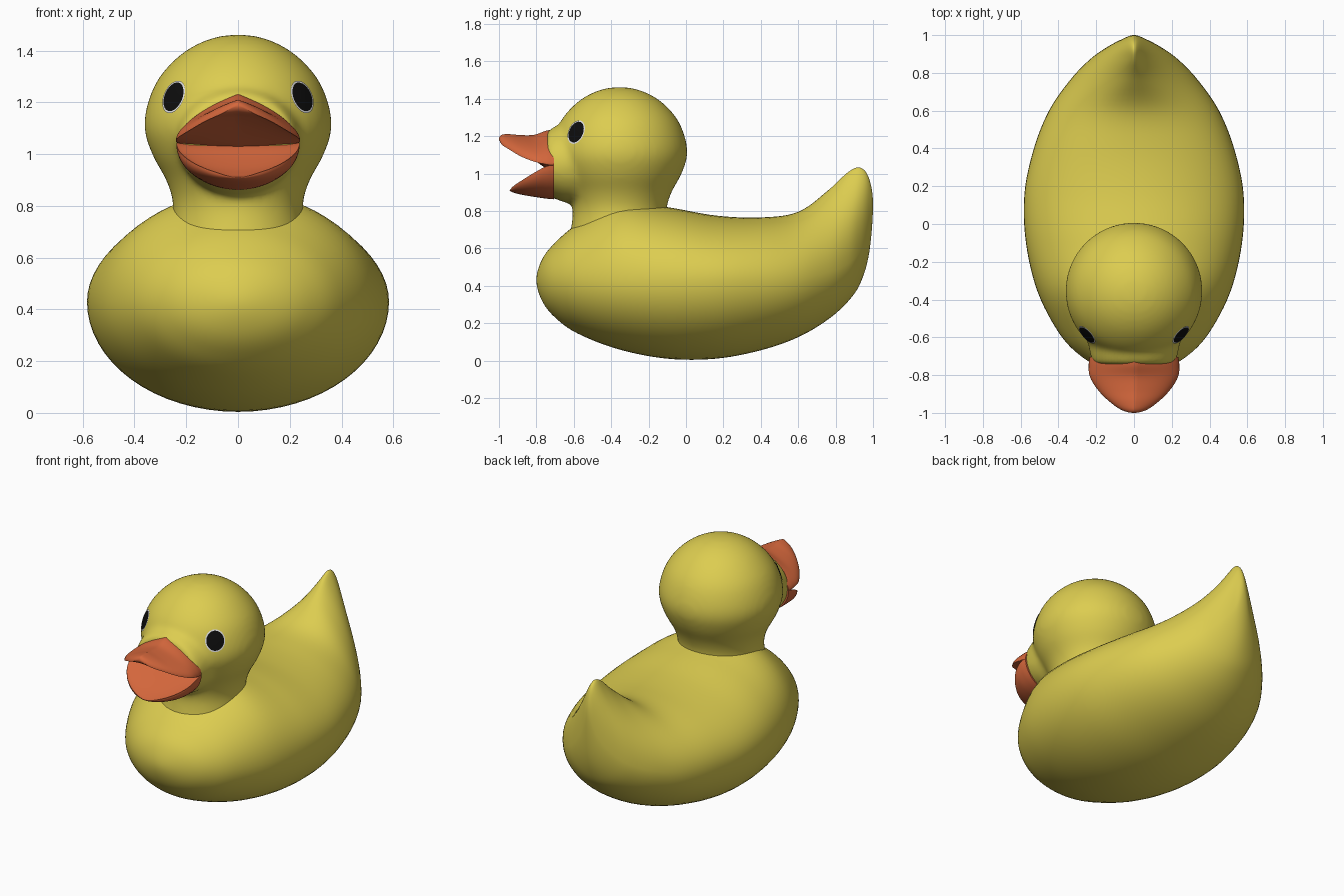
import bpy
import bmesh
from math import sin, cos, pi, radians
from mathutils import Vector, Matrix

default_cube = bpy.data.objects.get("Cube")
if default_cube:
    bpy.data.objects.remove(default_cube, do_unlink=True)

SEGMENTS = 64
STEPS = 6


def make_material(name, colour):
    material = bpy.data.materials.new(name)
    material.use_nodes = True
    rgba = (*colour, 1.0)
    material.diffuse_color = rgba
    material.node_tree.nodes["Principled BSDF"].inputs["Base Color"].default_value = rgba
    return material


yellow = make_material("duck_yellow", (0.72, 0.61, 0.08))
orange = make_material("beak_orange", (0.66, 0.135, 0.045))
black = make_material("eye_black", (0.004, 0.004, 0.004))
white = make_material("eye_rim_white", (0.75, 0.75, 0.75))


def end_row(first, second):
    """Phantom row past an end: mirrored at a pole, straight at an open end."""
    if first[3] == 0:
        y, top, bottom, width, mid, pinch = second
        return (y, bottom, top, -width, mid, pinch)
    return tuple(2 * a - b for a, b in zip(first, second))


def smooth_rows(rows):
    """Catmull-Rom interpolation through the rows."""
    padded = [end_row(rows[0], rows[1]), *rows, end_row(rows[-1], rows[-2])]
    result = []
    for i in range(1, len(padded) - 2):
        for step in range(STEPS):
            t = step / STEPS
            result.append([
                b + 0.5 * t * (c - a + t * (2 * a - 5 * b + 4 * c - d + t * (3 * (b - c) + d - a)))
                for a, b, c, d in zip(*padded[i - 1:i + 3])])
    result.append(rows[-1])
    return result


def loft(bm, rows, ridge=0.0, matrix=Matrix()):
    """Skin rows of (y, top, bottom, half width, mid height, pinch)."""
    rings = []
    for y, top, bottom, width, mid, pinch in smooth_rows(rows):
        ring = []
        for k in range(SEGMENTS):
            angle = 2 * pi * k / SEGMENTS
            c, s = cos(angle), sin(angle)
            height = (1 - ridge) * abs(s) + ridge * (1 - abs(c))
            x = width * c * (1 - pinch * s * s if s > 0 else 1)
            z = mid + ((top if s > 0 else bottom) - mid) * height
            ring.append(bm.verts.new(matrix @ Vector((x, y, z))))
        rings.append(ring)
    for a, b in zip(rings, rings[1:]):
        for k in range(SEGMENTS):
            n = (k + 1) % SEGMENTS
            bm.faces.new((a[k], a[n], b[n], b[k]))
    bm.faces.new(rings[0])
    bm.faces.new(rings[-1])


def finish(bm, name, materials, sharp=None):
    bmesh.ops.remove_doubles(bm, verts=bm.verts, dist=0.0005)
    bmesh.ops.recalc_face_normals(bm, faces=bm.faces)
    mesh = bpy.data.meshes.new(name)
    bm.to_mesh(mesh)
    bm.free()
    for material in materials:
        mesh.materials.append(material)
    mesh.shade_smooth()
    if sharp:
        mesh.set_sharp_from_angle(angle=radians(sharp))
    obj = bpy.data.objects.new(name, mesh)
    bpy.context.collection.objects.link(obj)
    return obj


# Body with upturned tail
bm = bmesh.new()
loft(bm, [
    (-0.8, 0.43, 0.43, 0, 0.43, 0),
    (-0.77, 0.54, 0.32, 0.15, 0.43, 0),
    (-0.7, 0.63, 0.23, 0.28, 0.43, 0),
    (-0.58, 0.73, 0.145, 0.395, 0.43, 0),
    (-0.36, 0.85, 0.06, 0.51, 0.43, 0),
    (-0.1, 0.82, 0.01, 0.572, 0.43, 0),
    (0.16, 0.775, 0.01, 0.58, 0.43, 0),
    (0.4, 0.765, 0.055, 0.53, 0.43, 0),
    (0.6, 0.795, 0.125, 0.45, 0.44, 0.15),
    (0.76, 0.91, 0.22, 0.34, 0.47, 0.5),
    (0.87, 1.01, 0.32, 0.235, 0.52, 0.7),
    (0.935, 1.03, 0.42, 0.145, 0.59, 0.6),
    (0.98, 0.97, 0.58, 0.06, 0.7, 0.3),
    (1.0, 0.83, 0.83, 0, 0.83, 0)])
finish(bm, "body", [yellow])

# Head and neck turned about a vertical axis, blended with a short muzzle
bm = bmesh.new()
upright = Matrix.Translation((0, -0.355, 0)) @ Matrix.Rotation(pi / 2, 4, "X")
outline = [(0.6, 0.28), (0.74, 0.255), (0.82, 0.253), (0.9, 0.278), (1.0, 0.332),
           (1.1, 0.362), (1.2, 0.348), (1.3, 0.302), (1.39, 0.215), (1.445, 0.11), (1.462, 0)]
loft(bm, [(z, r, -r, r, 0, 0) for z, r in outline], matrix=upright)
loft(bm, [
    (-0.4, 1.27, 0.86, 0.24, 1.06, 0),
    (-0.6, 1.27, 0.84, 0.245, 1.06, 0),
    (-0.69, 1.255, 0.86, 0.232, 1.05, 0),
    (-0.745, 1.225, 0.885, 0.215, 1.05, 0)])
head = finish(bm, "head", [yellow])
remesh = head.modifiers.new("blend", "REMESH")
remesh.mode = "VOXEL"
remesh.voxel_size = 0.016
remesh.use_smooth_shade = True
smooth = head.modifiers.new("soften", "SMOOTH")
smooth.factor = 0.5
smooth.iterations = 14

# Upper beak: a ridged roof with a lifted tip
bm = bmesh.new()
loft(bm, [
    (-0.705, 1.235, 1.02, 0.235, 1.045, 0),
    (-0.75, 1.228, 1.03, 0.24, 1.05, 0),
    (-0.81, 1.207, 1.07, 0.233, 1.063, 0),
    (-0.88, 1.205, 1.115, 0.19, 1.09, 0),
    (-0.94, 1.21, 1.145, 0.13, 1.125, 0),
    (-0.985, 1.207, 1.162, 0.065, 1.155, 0),
    (-1.0, 1.185, 1.185, 0, 1.185, 0)], ridge=0.45)
finish(bm, "upper_beak", [orange], sharp=60)

# Lower beak: a drooping scoop
bm = bmesh.new()
loft(bm, [
    (-0.705, 1.045, 0.862, 0.235, 1.045, 0),
    (-0.75, 1.03, 0.866, 0.238, 1.037, 0),
    (-0.81, 0.985, 0.875, 0.222, 1.005, 0),
    (-0.87, 0.945, 0.885, 0.175, 0.968, 0),
    (-0.92, 0.92, 0.897, 0.1, 0.935, 0),
    (-0.943, 0.91, 0.91, 0, 0.91, 0)])
finish(bm, "lower_beak", [orange], sharp=60)

# Eyes: thin rimmed plates wrapped onto the head
RIM = 0.88
for side, name in ((1, "left_eye"), (-1, "right_eye")):
    bm = bmesh.new()
    normal = Vector((side * 0.68, -0.65, 0.33)).normalized()
    across = Vector((0, 0, 1)).cross(normal).normalized()
    up = normal.cross(across)
    centre = Vector((side * 0.25, -0.588, 1.222))
    rings = []
    for size in (0.02, 0.3, 0.6, RIM, 1):
        angles = [2 * pi * k / SEGMENTS for k in range(SEGMENTS)]
        rings.append([bm.verts.new(centre + size * (0.06 * cos(a) * across + 0.067 * sin(a) * up))
                      for a in angles])
    bm.faces.new(rings[0])
    for index, (a, b) in enumerate(zip(rings, rings[1:])):
        for k in range(SEGMENTS):
            n = (k + 1) % SEGMENTS
            face = bm.faces.new((a[k], b[k], b[n], a[n]))
            face.material_index = 1 if index == len(rings) - 2 else 0
    eye = finish(bm, name, [black, white])
    wrap = eye.modifiers.new("wrap", "SHRINKWRAP")
    wrap.target = head
    wrap.wrap_method = "NEAREST_SURFACEPOINT"
    wrap.wrap_mode = "ABOVE_SURFACE"
    wrap.offset = 0.005
